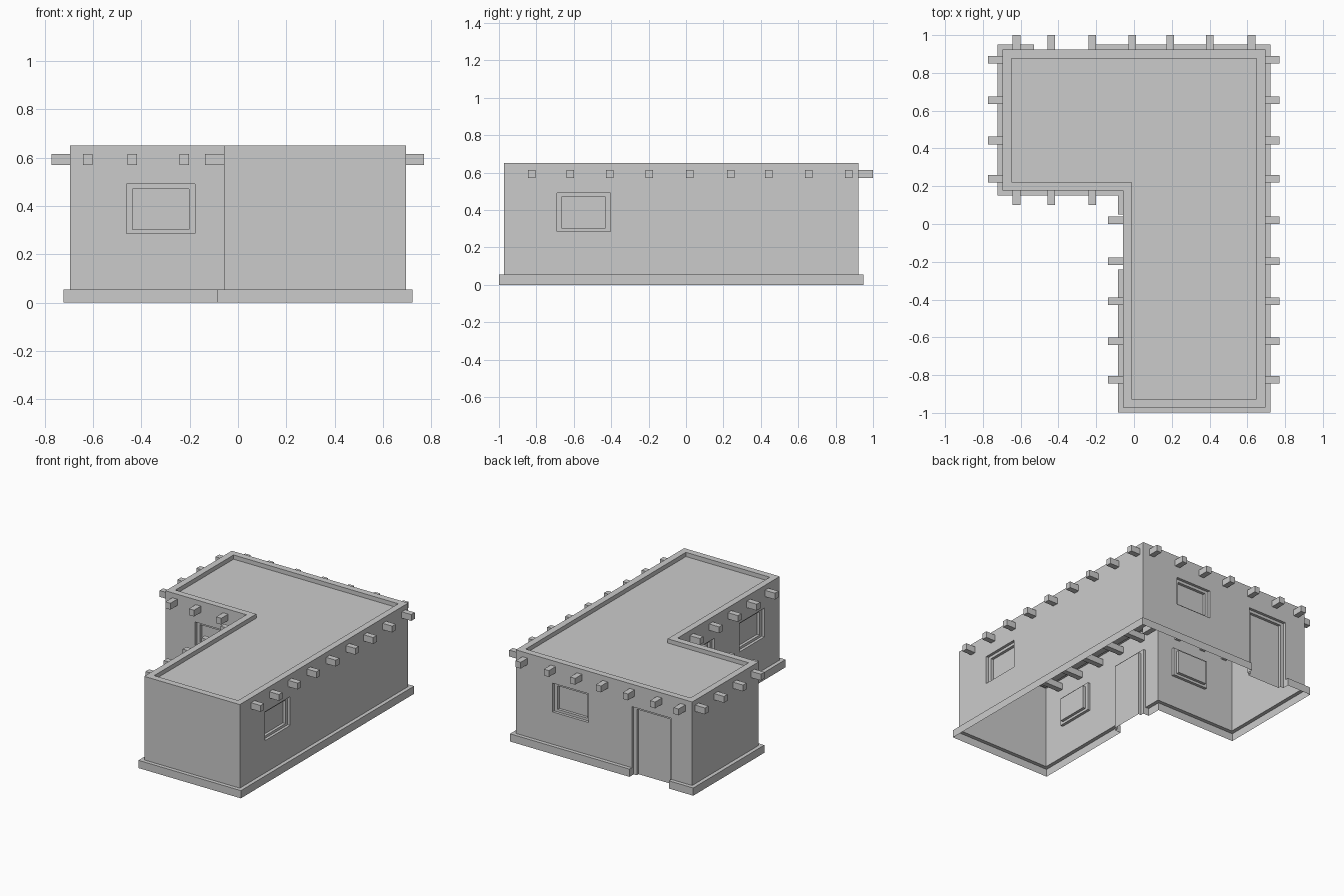
import bpy, bmesh
from mathutils import Vector

if "Cube" in bpy.data.objects:
    bpy.data.objects.remove(bpy.data.objects["Cube"])

WALL_TOP, BASE_TOP, ROOF_Z = 0.65, 0.055, 0.62
SILL, HEAD = 0.285, 0.49

# L-shaped plan, counter-clockwise seen from above
plan = [Vector(p) for p in [(-0.695, 0.923), (-0.695, 0.177), (-0.058, 0.177),
                            (-0.058, -0.972), (0.695, -0.972), (0.695, 0.923)]]
N = len(plan)
dirs = [(plan[(i + 1) % N] - plan[i]).normalized() for i in range(N)]
norms = [Vector((d.y, -d.x)) for d in dirs]


def offset(d):
    return [plan[i] + d * (norms[i - 1] + norms[i]) for i in range(N)]


# openings per wall: (low, high, bottom) along the wall's own world axis
openings = {1: [(-0.462, -0.178, SILL)],
            2: [(-0.80, -0.52, SILL), (-0.24, 0.05, 0.0)],
            4: [(-0.69, -0.405, SILL)],
            5: [(0.12, 0.405, SILL), (-0.53, -0.22, 0.0)]}


def finish(bm, name):
    bmesh.ops.remove_doubles(bm, verts=bm.verts, dist=1e-5)
    me = bpy.data.meshes.new(name)
    bm.to_mesh(me)
    bm.free()
    ob = bpy.data.objects.new(name, me)
    bpy.context.collection.objects.link(ob)
    return ob


def face(bm, pts):
    bm.faces.new([bm.verts.new(p) for p in pts])


def local_openings(i):
    axis = 0 if abs(dirs[i].x) > 0.5 else 1
    out = []
    for lo, hi, zb in openings.get(i, []):
        a, b = sorted((w - plan[i][axis]) * dirs[i][axis] for w in (lo, hi))
        out.append((a, b, zb))
    return sorted(out)


def at(i, s, z, out=0.0):
    p = plan[i] + dirs[i] * s + norms[i] * out
    return Vector((p.x, p.y, z))


walls, base, infill = bmesh.new(), bmesh.new(), bmesh.new()
outer = offset(0.027)
for i in range(N):
    length = (plan[(i + 1) % N] - plan[i]).length
    ops = local_openings(i)

    # wall panels around the openings
    ss = sorted({0.0, length, *[v for o in ops for v in o[:2]]})
    for a, b in zip(ss, ss[1:]):
        op = next((o for o in ops if o[0] <= (a + b) / 2 <= o[1]), None)
        spans = [(BASE_TOP, WALL_TOP)]
        if op:
            spans = [(HEAD, WALL_TOP)] + ([(BASE_TOP, op[2])] if op[2] > 0 else [])
        for z0, z1 in spans:
            face(walls, [at(i, a, z0), at(i, b, z0), at(i, b, z1), at(i, a, z1)])

    # stepped recesses for windows and doors
    for a, b, zb in ops:
        rings = []
        for inset, depth in [(0, 0), (0, 0.02), (0.025, 0.02), (0.025, 0.04)]:
            z0 = zb + (inset * 0.7 if zb > 0 else 0)
            z1 = HEAD - inset * 0.8
            rings.append([at(i, s, z, -depth) for s, z in
                          [(a + inset, z0), (a + inset, z1), (b - inset, z1), (b - inset, z0)]])
        for r, q in zip(rings, rings[1:]):
            for k in range(4 if zb > 0 else 3):
                m = (k + 1) % 4
                if (r[k] - q[k]).length > 1e-6:
                    face(infill, [r[k], r[m], q[m], q[k]])
        face(infill, rings[-1][::-1])

    # plinth strips, interrupted at doors
    doors = [o for o in ops if o[2] == 0]
    cuts = [0.0] + [v for o in doors for v in o[:2]] + [length]
    for a, b in zip(cuts[::2], cuts[1::2]):
        oa = outer[i].to_3d() if a == 0 else at(i, a, 0, 0.027)
        ob = outer[(i + 1) % N].to_3d() if b == length else at(i, b, 0, 0.027)
        up = Vector((0, 0, BASE_TOP))
        face(base, [oa, ob, ob + up, oa + up])
        face(base, [oa + up, ob + up, at(i, b, BASE_TOP), at(i, a, BASE_TOP)])
        if a > 0:
            face(base, [at(i, a, 0), oa, oa + up, at(i, a, BASE_TOP)])
        if b < length:
            face(base, [ob, at(i, b, 0), at(i, b, BASE_TOP), ob + up])
finish(walls, "walls")
finish(base, "plinth")
finish(infill, "windows_and_doors")

# parapet rim and sunken flat roof
roof = bmesh.new()
inner = offset(-0.046)
for i in range(N):
    j = (i + 1) % N
    face(roof, [plan[i].to_3d() + Vector((0, 0, WALL_TOP)), plan[j].to_3d() + Vector((0, 0, WALL_TOP)),
                (*inner[j], WALL_TOP), (*inner[i], WALL_TOP)])
    face(roof, [(*inner[i], WALL_TOP), (*inner[j], WALL_TOP), (*inner[j], ROOF_Z), (*inner[i], ROOF_Z)])
face(roof, [(*p, ROOF_Z) for p in inner])
finish(roof, "roof")


# roof beams running through the walls
def beam(bm, x0, x1, y0, y1, z0=0.57, z1=0.615):
    vs = bmesh.ops.create_cube(bm, size=1)["verts"]
    for v in vs:
        v.co = (x1 if v.co.x > 0 else x0, y1 if v.co.y > 0 else y0, z1 if v.co.z > 0 else z0)


beams = bmesh.new()
for y in (0.87, 0.655, 0.442, 0.24, 0.02, -0.197, -0.408, -0.62, -0.825):
    beam(beams, -0.772 if y > 0.1 else -0.137, 0.77, y - 0.02, y + 0.02)
for x in (-0.622, -0.437, -0.222, -0.01, 0.193, 0.40, 0.622):
    beam(beams, x - 0.02, x + 0.02, 0.10, 1.0)
finish(beams, "roof_beams")
